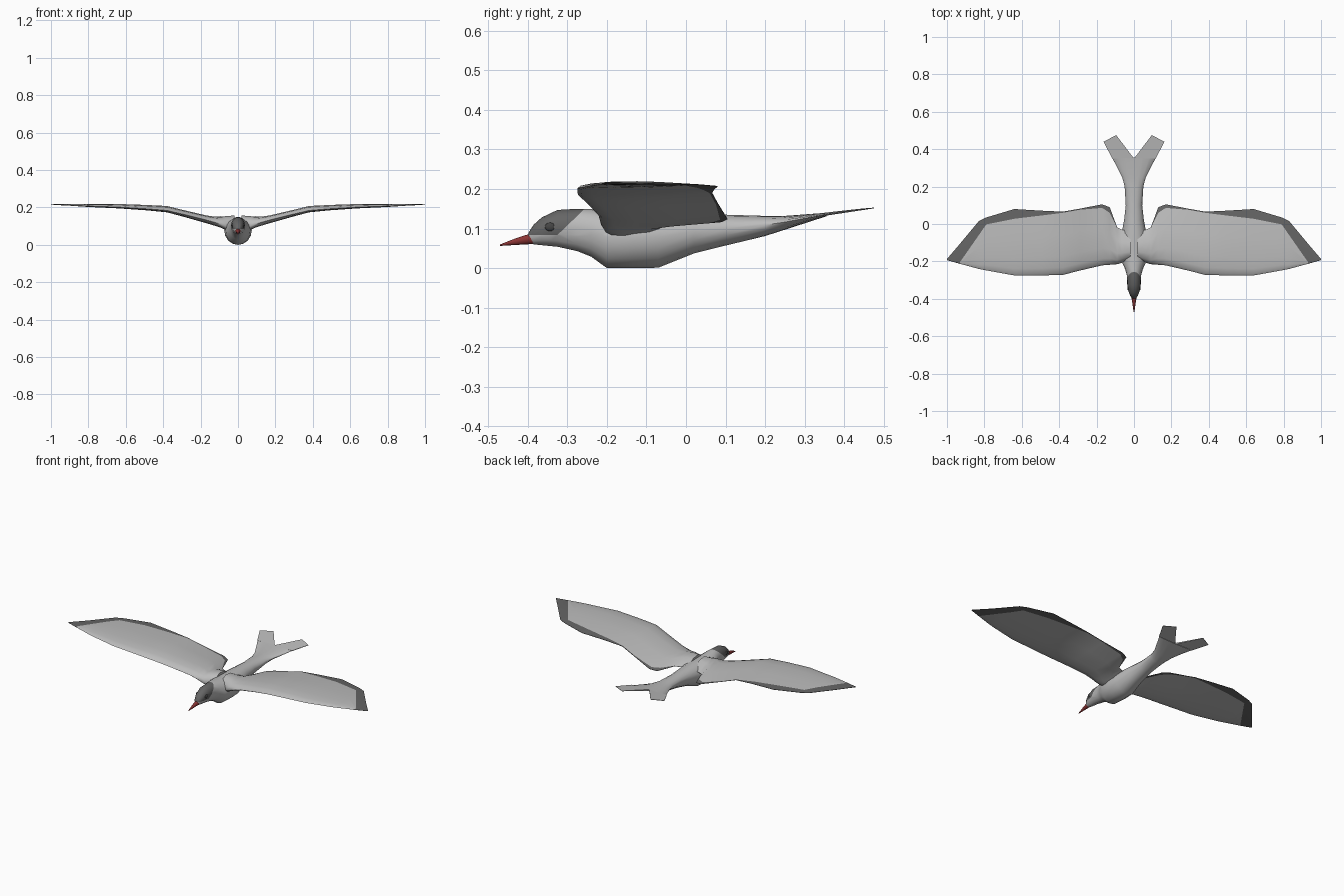
import bpy, bmesh, math
from mathutils import Vector

if "Cube" in bpy.data.objects:
    bpy.data.objects.remove(bpy.data.objects["Cube"])


def material(name, rgb):
    m = bpy.data.materials.new(name)
    m.diffuse_color = (*rgb, 1)
    m.use_nodes = True
    m.node_tree.nodes["Principled BSDF"].inputs["Base Color"].default_value = m.diffuse_color
    return m


PALE = material("pale grey plumage", (0.5, 0.5, 0.5))
DARK = material("dark grey plumage", (0.13, 0.13, 0.13))
RED = material("dark red", (0.26, 0.035, 0.035))
BLACK = material("eye black", (0.06, 0.06, 0.06))


def finish(bm, name, mats, mirror=False, angle=45):
    bmesh.ops.recalc_face_normals(bm, faces=bm.faces)
    me = bpy.data.meshes.new(name)
    bm.to_mesh(me)
    bm.free()
    ob = bpy.data.objects.new(name, me)
    bpy.context.collection.objects.link(ob)
    for m in mats:
        me.materials.append(m)
    if mirror:
        ob.modifiers.new("mirror", 'MIRROR').use_mirror_merge = False
    bpy.ops.object.select_all(action='DESELECT')
    ob.select_set(True)
    bpy.context.view_layer.objects.active = ob
    bpy.ops.object.shade_smooth_by_angle(angle=math.radians(angle))
    return ob


def loft(bm, rings):
    """Skin closed rings of points and cap both ends; returns faces row by row."""
    vs = [[bm.verts.new(p) for p in r] for r in rings]
    n = len(vs[0])
    rows = []
    for a, b in zip(vs, vs[1:]):
        rows.append([bm.faces.new((a[i], a[(i + 1) % n], b[(i + 1) % n], b[i]))
                     for i in range(n)])
    caps = [bm.faces.new(vs[0]), bm.faces.new(vs[-1])]
    return rows, caps


def oval(y, zb, zt, w, n=16, wide=0.55):
    """Cross-section ring with its widest line at a fraction of its height."""
    zc = zb + (zt - zb) * wide
    pts = []
    for i in range(n):
        a = 2 * math.pi * i / n
        s = math.sin(a)
        pts.append((w * math.cos(a), y, zc + s * ((zt - zc) if s > 0 else (zc - zb))))
    return pts


# Body, head and tail base: y, bottom, top, half width
BODY = [(-0.398, 0.064, 0.090, 0.010), (-0.385, 0.060, 0.110, 0.020),
        (-0.365, 0.058, 0.128, 0.028), (-0.325, 0.054, 0.147, 0.036),
        (-0.275, 0.043, 0.150, 0.038), (-0.24, 0.029, 0.150, 0.048),
        (-0.20, 0.000, 0.144, 0.066), (-0.135, 0.000, 0.144, 0.074),
        (-0.07, 0.001, 0.142, 0.070), (0.02, 0.037, 0.138, 0.053),
        (0.10, 0.057, 0.135, 0.044), (0.20, 0.081, 0.132, 0.050),
        (0.25, 0.097, 0.132, 0.063), (0.355, 0.131, 0.140, 0.117)]
bm = bmesh.new()
loft(bm, [oval(*s) for s in BODY])
# Cut the cap's edge into the head
CAP_LOW = 0.084
p0, p1 = Vector((0, -0.325, CAP_LOW)), Vector((0, -0.255, 0.151))
d = p1 - p0
slope = Vector((0, -d.z, d.y)).normalized()
for co, no in ((p0, Vector((0, 0, 1))), (p0, slope)):
    fs = [f for f in bm.faces if f.calc_center_median().y < -0.2]
    geom = fs + list({e for f in fs for e in f.edges}) + list({v for f in fs for v in f.verts})
    bmesh.ops.bisect_plane(bm, geom=geom, plane_co=co, plane_no=no, dist=1e-5)
for f in bm.faces:
    c = f.calc_center_median()
    f.material_index = int(c.y < -0.2 and c.z > CAP_LOW and (c - p0).dot(slope) > 0)
finish(bm, "body", [PALE, DARK])

# Beak
bm = bmesh.new()
loft(bm, [oval(-0.47, 0.056, 0.060, 0.002, 10), oval(-0.43, 0.058, 0.076, 0.008, 10),
          oval(-0.39, 0.060, 0.089, 0.014, 10), oval(-0.36, 0.062, 0.088, 0.016, 10)])
finish(bm, "beak", [RED])

# Eyes
bm = bmesh.new()
bmesh.ops.create_uvsphere(bm, u_segments=12, v_segments=8, radius=1)
for v in bm.verts:
    v.co = (0.030 + v.co.x * 0.006, -0.343 + v.co.y * 0.014, 0.104 + v.co.z * 0.011)
finish(bm, "eyes", [BLACK], mirror=True)

# Forked tail prongs
bm = bmesh.new()
OUTLINE = [(0, 0.350, 0.136, 0.004), (0.116, 0.350, 0.136, 0.0015),
           (0.163, 0.44, 0.149, 0.001), (0.095, 0.475, 0.152, 0.001)]
loft(bm, [[(x, y, z - t) for x, y, z, t in OUTLINE],
          [(x, y, z + t) for x, y, z, t in OUTLINE]])
finish(bm, "tail_prongs", [PALE], mirror=True, angle=30)

# Wings: x, leading y, dark band y, trailing y, leading z, trailing z, thickness
WING = [(0.02, -0.190, -0.050, -0.040, 0.098, 0.112, 0.085),
        (0.065, -0.208, -0.035, -0.030, 0.102, 0.114, 0.075),
        (0.09, -0.215, -0.022, -0.018, 0.110, 0.115, 0.058),
        (0.13, -0.218, 0.060, 0.090, 0.122, 0.117, 0.048),
        (0.17, -0.221, 0.086, 0.105, 0.133, 0.124, 0.042),
        (0.29, -0.249, 0.076, 0.082, 0.163, 0.161, 0.036),
        (0.38, -0.272, 0.060, 0.066, 0.184, 0.190, 0.034),
        (0.49, -0.275, 0.046, 0.071, 0.193, 0.199, 0.029),
        (0.64, -0.275, 0.028, 0.080, 0.202, 0.207, 0.024),
        (0.79, -0.248, -0.002, 0.035, 0.207, 0.211, 0.017),
        (0.83, -0.240, -0.060, 0.015, 0.209, 0.212, 0.015),
        (0.93, -0.213, -0.203, -0.105, 0.213, 0.213, 0.009),
        (1.00, -0.193, -0.191, -0.187, 0.216, 0.216, 0.002)]
STEPS = (0.03, 0.12, 0.3, 0.65, 1.0)


def airfoil(x, yl, yb, yt, zl, zt, th):
    def point(y, side):
        s = (y - yl) / (yt - yl)
        return (x, y, zl + (zt - zl) * s + side * th * math.sqrt(s) * (1 - s) / 0.385)
    ys = [yl + (yb - yl) * k for k in STEPS]
    edge = 0.0008
    return ([(x, yl, zl)] + [point(y, 0.65) for y in ys] + [(x, yt, zt + edge)]
            + [(x, yt, zt - edge)] + [point(y, -0.35) for y in reversed(ys)])


bm = bmesh.new()
rows, caps = loft(bm, [airfoil(*s) for s in WING])
k = len(STEPS)
for r, row in enumerate(rows):
    for i, f in enumerate(row):
        # Dark trailing band and fully dark tip
        f.material_index = int(k <= i <= k + 2 and r > 1 or r == len(rows) - 1)
caps[1].material_index = 1
finish(bm, "wings", [PALE, DARK], mirror=True, angle=50)
